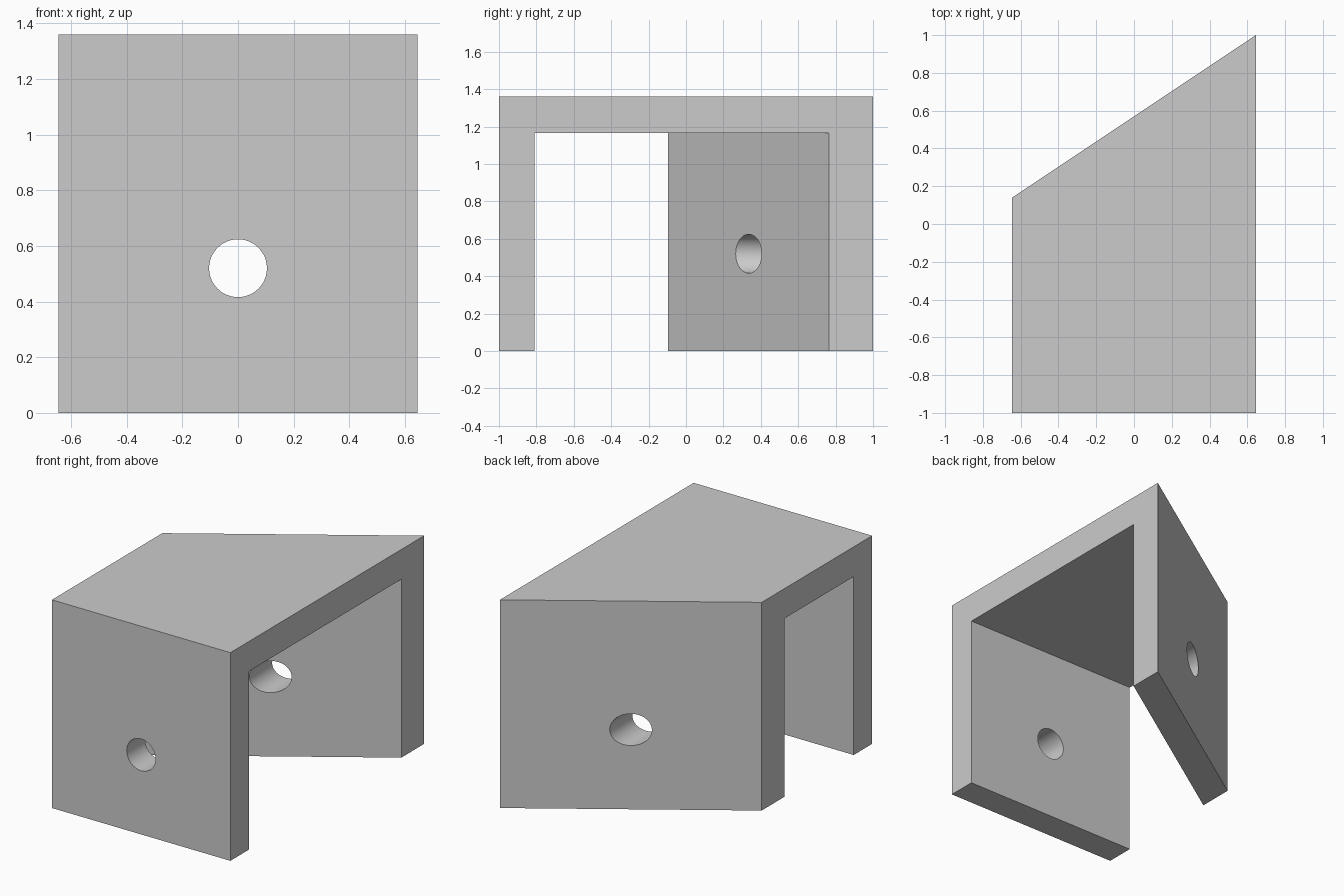
import bpy, bmesh, math
from mathutils import Matrix

cube = bpy.data.objects.get("Cube")
if cube:
    bpy.data.objects.remove(cube, do_unlink=True)

HALF_W, HEIGHT, ROOF_Z = 0.645, 1.36, 1.165
SLOPE = 0.86 / 1.29          # slant of the back wall
BACK_OUT, BACK_IN = 0.57, 0.335   # back wall faces at x = 0
FRONT_OUT, FRONT_IN = -1.0, -0.81
HOLE_R, HOLE_Z = 0.104, 0.52

grey = bpy.data.materials.new("light_grey")
grey.use_nodes = True
grey.diffuse_color = (0.6, 0.6, 0.6, 1)
grey.node_tree.nodes["Principled BSDF"].inputs["Base Color"].default_value = (0.6, 0.6, 0.6, 1)


def make_object(name, bm):
    bmesh.ops.recalc_face_normals(bm, faces=bm.faces)
    mesh = bpy.data.meshes.new(name)
    bm.to_mesh(mesh)
    bm.free()
    mesh.materials.append(grey)
    obj = bpy.data.objects.new(name, mesh)
    bpy.context.collection.objects.link(obj)
    return obj


def slanted_prism(name, half_w, front, back, z0, z1):
    """Prism with a straight front and a slanted back."""
    plan = [(-half_w, front), (half_w, front),
            (half_w, back + SLOPE * half_w), (-half_w, back - SLOPE * half_w)]
    bm = bmesh.new()
    base = bm.faces.new([bm.verts.new((x, y, z0)) for x, y in plan])
    top = bmesh.ops.extrude_face_region(bm, geom=[base])
    verts = [g for g in top["geom"] if isinstance(g, bmesh.types.BMVert)]
    bmesh.ops.translate(bm, verts=verts, vec=(0, 0, z1 - z0))
    return make_object(name, bm)


# Bracket body and the channel between its two legs
bracket = slanted_prism("bracket", HALF_W, FRONT_OUT, BACK_OUT, 0, HEIGHT)
channel = slanted_prism("channel_cutter", HALF_W + 0.2, FRONT_IN, BACK_IN, -0.2, ROOF_Z)

# Round bore running front to back through both legs
bm = bmesh.new()
bmesh.ops.create_cone(bm, cap_ends=True, segments=48, radius1=HOLE_R, radius2=HOLE_R, depth=3,
                      matrix=Matrix.Translation((0, 0, HOLE_Z)) @ Matrix.Rotation(math.pi / 2, 4, "X"))
bore = make_object("bore_cutter", bm)

bpy.ops.object.select_all(action="DESELECT")
bracket.select_set(True)
bpy.context.view_layer.objects.active = bracket
for cutter in (channel, bore):
    cutter.hide_render = True
    mod = bracket.modifiers.new(cutter.name, "BOOLEAN")
    mod.operation = "DIFFERENCE"
    mod.solver = "EXACT"
    mod.object = cutter
    bpy.ops.object.modifier_apply(modifier=mod.name)
    bpy.data.objects.remove(cutter, do_unlink=True)

bpy.ops.object.shade_smooth_by_angle(angle=math.radians(30))
